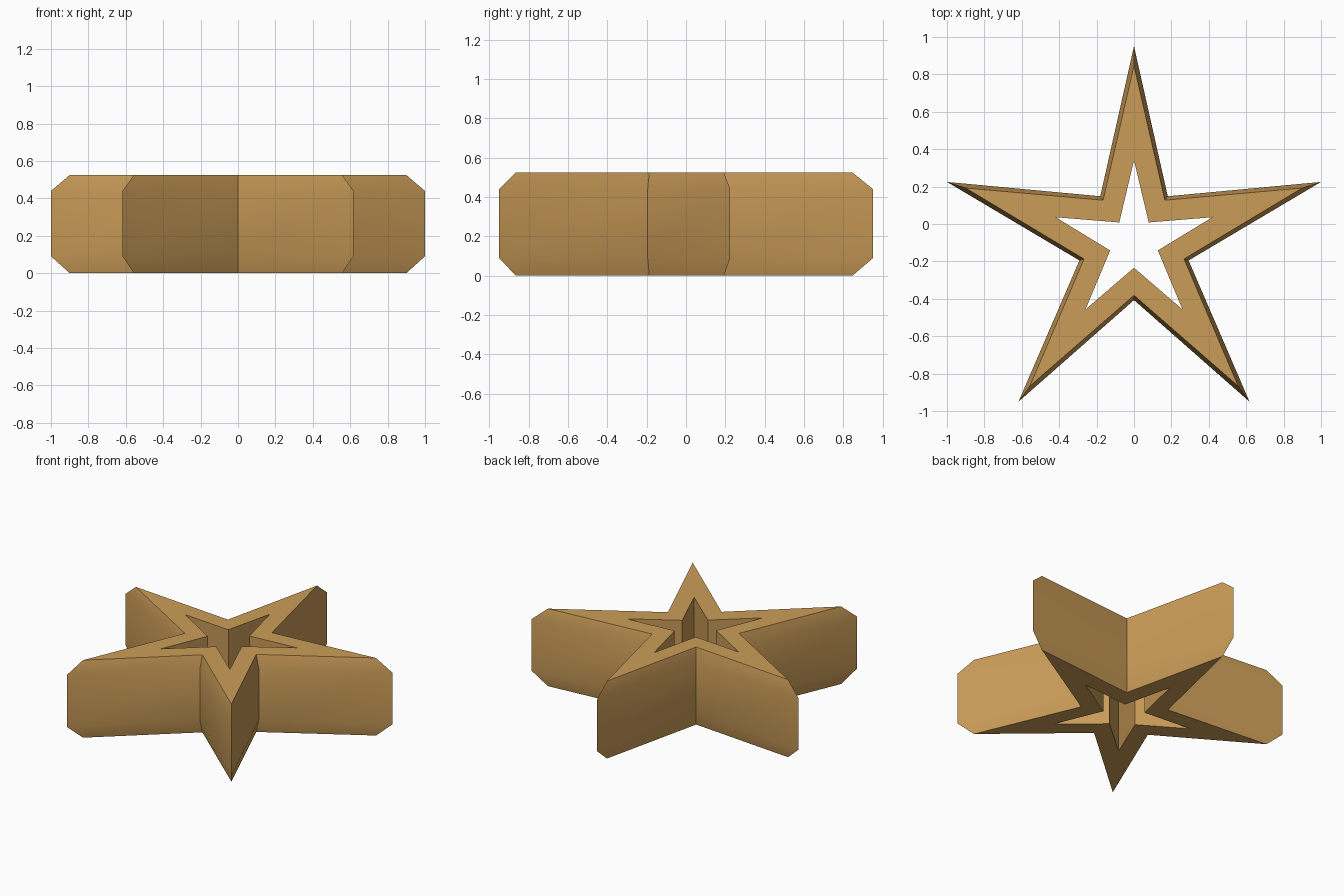
import bpy, bmesh, math

cube = bpy.data.objects.get("Cube")
if cube:
    bpy.data.objects.remove(cube, do_unlink=True)

POINTS = 5
CENTRE_Y = -0.10

# Cross-section of the ring: (tip radius, notch radius, height)
SECTION = [
    (0.946, 0.281, 0.0),     # bottom rim
    (1.051, 0.307, 0.09),    # lower edge of the side wall
    (1.051, 0.307, 0.44),    # upper edge of the side wall
    (0.946, 0.281, 0.525),   # top rim
    (0.441, 0.134, 0.525),   # top of the opening
    (0.441, 0.134, 0.0),     # bottom of the opening
]


def star_loop(bm, tip, notch, z):
    """Ring of star vertices, alternating tips and notches."""
    loop = []
    for i in range(POINTS * 2):
        angle = math.pi / 2 + i * math.pi / POINTS
        r = notch if i % 2 else tip
        loop.append(bm.verts.new((r * math.cos(angle), CENTRE_Y + r * math.sin(angle), z)))
    return loop


# Material
gold = bpy.data.materials.new("warm tan")
colour = (0.60, 0.335, 0.098, 1.0)
gold.diffuse_color = colour
gold.use_nodes = True
gold.node_tree.nodes["Principled BSDF"].inputs["Base Color"].default_value = colour

# Star ring, lofted around its closed cross-section
bm = bmesh.new()
loops = [star_loop(bm, *s) for s in SECTION]
for lower, upper in zip(loops, loops[1:] + loops[:1]):
    for i in range(len(lower)):
        j = (i + 1) % len(lower)
        bm.faces.new((lower[i], lower[j], upper[j], upper[i]))
bmesh.ops.recalc_face_normals(bm, faces=bm.faces)

mesh = bpy.data.meshes.new("star_ring")
bm.to_mesh(mesh)
bm.free()
mesh.materials.append(gold)
star = bpy.data.objects.new("star_ring", mesh)
bpy.context.collection.objects.link(star)

# Soft bevels, crisp rims and corners
bpy.ops.object.select_all(action="DESELECT")
star.select_set(True)
bpy.context.view_layer.objects.active = star
bpy.ops.object.shade_smooth_by_angle(angle=math.radians(30))
